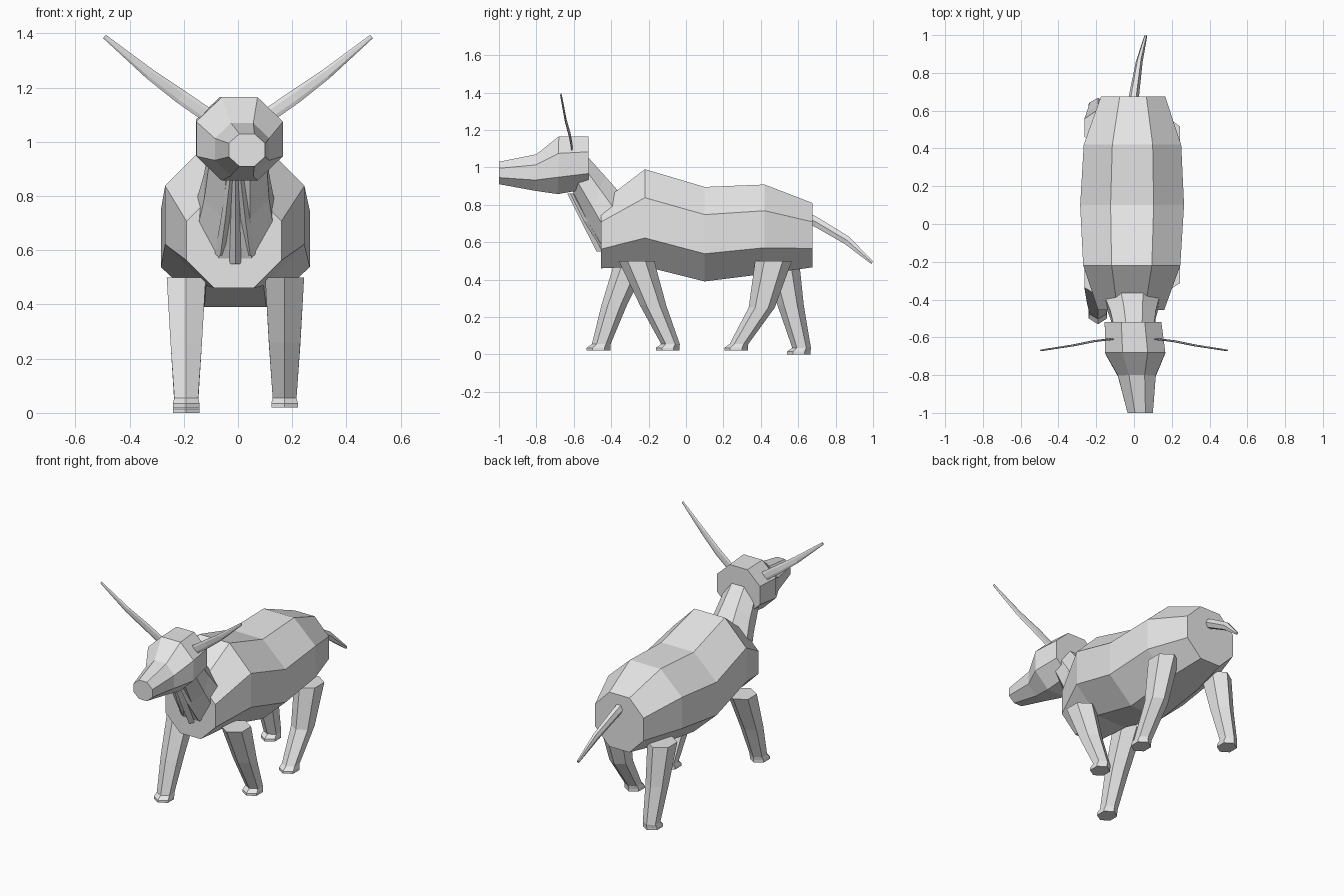
import bpy
import bmesh
from math import cos, sin, pi, radians
from mathutils import Vector

cube = bpy.data.objects.get("Cube")
if cube:
    bpy.data.objects.remove(cube, do_unlink=True)

grey = bpy.data.materials.new("plain grey")
grey.use_nodes = True
colour = (0.8, 0.8, 0.8, 1)
grey.diffuse_color = colour
grey.node_tree.nodes["Principled BSDF"].inputs["Base Color"].default_value = colour


def loft(name, rings, sides, turn=0.0):
    """Skin a row of (centre, u, v) rings and cap both ends."""
    bm = bmesh.new()
    loops = []
    for centre, u, v in rings:
        loop = []
        for i in range(sides):
            a = turn + 2 * pi * i / sides
            loop.append(bm.verts.new(Vector(centre) + Vector(u) * cos(a) + Vector(v) * sin(a)))
        loops.append(loop)
    for a, b in zip(loops, loops[1:]):
        for i in range(sides):
            j = (i + 1) % sides
            bm.faces.new((a[i], a[j], b[j], b[i]))
    bm.faces.new(loops[0])
    bm.faces.new(loops[-1])
    bmesh.ops.recalc_face_normals(bm, faces=bm.faces)
    mesh = bpy.data.meshes.new(name)
    bm.to_mesh(mesh)
    bm.free()
    mesh.materials.append(grey)
    obj = bpy.data.objects.new(name, mesh)
    bpy.context.collection.objects.link(obj)
    return obj


EIGHTH = pi / 8
FLAT = 1 / cos(EIGHTH)   # makes flat-sided octagons reach their full extent


def octagon_loft(name, stations):
    """Stations: middle x, half width, then (y, z) of the ring's low and high points."""
    rings = []
    for x, half, low, high in stations:
        lo, hi = Vector((x, *low)), Vector((x, *high))
        rings.append(((lo + hi) / 2, (half * FLAT, 0, 0), (hi - lo) / 2 * FLAT))
    return loft(name, rings, 8, EIGHTH)


# Trunk
octagon_loft("body", [
    (-0.015, 0.175, (-0.455, 0.46), (-0.455, 0.81)),
    (-0.012, 0.257, (-0.22, 0.47), (-0.22, 0.99)),
    (-0.01, 0.275, (0.10, 0.39), (0.10, 0.895)),
    (-0.008, 0.258, (0.42, 0.43), (0.42, 0.908)),
    (-0.005, 0.17, (0.675, 0.465), (0.675, 0.81)),
])

# Neck and head
octagon_loft("neck", [
    (-0.01, 0.145, (-0.455, 0.57), (-0.355, 0.865)),
    (-0.005, 0.12, (-0.53, 0.72), (-0.43, 0.95)),
    (0.0, 0.105, (-0.61, 0.88), (-0.52, 1.05)),
])
octagon_loft("head", [
    (0.033, 0.067, (-1.0, 0.91), (-1.0, 1.03)),
    (0.015, 0.10, (-0.81, 0.875), (-0.80, 1.07)),
    (0.006, 0.16, (-0.685, 0.857), (-0.68, 1.165)),
    (-0.005, 0.15, (-0.52, 0.885), (-0.52, 1.165)),
])

# Loose skin below the throat: a central fold with a smaller one on each side
for name, x, spread, drop in (("dewlap", -0.01, 0.0, 0.0),
                              ("left_dewlap_fold", 0.01, 0.035, 0.03),
                              ("right_dewlap_fold", -0.03, -0.035, 0.03)):
    loft(name, [
        ((x, -0.605, 0.86), (0.012, 0, 0), (0, 0.03 - drop / 2, 0)),
        ((x + spread / 2, -0.525, 0.71), (0.017, 0, 0), (0, 0.035 - drop / 2, 0)),
        ((x + spread, -0.45, 0.55 + drop), (0.022, 0, 0), (0, 0.028 - drop / 2, 0)),
    ], 4)

# Flat, blade-like horns
for name, side in (("left_horn", 1), ("right_horn", -1)):
    rings = []
    for x, y, z, r in ((0.10, -0.607, 1.09, 0.027), (0.21, -0.62, 1.166, 0.026),
                       (0.325, -0.643, 1.25, 0.02), (0.493, -0.669, 1.389, 0.008)):
        rings.append(((side * x, y, z), (-side * r * 0.6, 0, r * 0.8), (0, 0.005, 0)))
    loft(name, rings, 6)


# Legs: each joint is y, z, half width and half depth
def leg(name, x, joints):
    loft(name, [((x, y, z), (0, depth, 0), (width * 1.155, 0, 0))
                for y, z, width, depth in joints], 6)


def hoof(y, z):
    return [(y + 0.015, z + 0.035, 0.044, 0.05), (y, z + 0.015, 0.049, 0.063), (y, z, 0.049, 0.063)]


LEFT, RIGHT = 0.172, -0.191
leg("front_left_leg", LEFT, [(-0.265, 0.50, 0.072, 0.095), (-0.175, 0.26, 0.058, 0.07)] + hoof(-0.098, 0.02))
leg("front_right_leg", RIGHT, [(-0.29, 0.50, 0.072, 0.09), (-0.385, 0.26, 0.058, 0.068)] + hoof(-0.468, 0.02))
leg("back_left_leg", LEFT, [(0.468, 0.50, 0.072, 0.098), (0.405, 0.25, 0.058, 0.07)] + hoof(0.268, 0.02))
leg("back_right_leg", RIGHT, [(0.51, 0.50, 0.072, 0.095), (0.56, 0.26, 0.058, 0.07)] + hoof(0.603, 0.0))

# Tail
loft("tail", [
    ((-0.005, 0.64, 0.735), (0.028, 0, 0), (0, 0.014, 0.028)),
    ((0.003, 0.70, 0.705), (0.026, 0, 0), (0, 0.014, 0.026)),
    ((0.028, 0.86, 0.61), (0.018, 0, 0), (0, 0.014, 0.022)),
    ((0.062, 0.995, 0.49), (0.008, 0, 0), (0, 0.005, 0.008)),
], 6)
